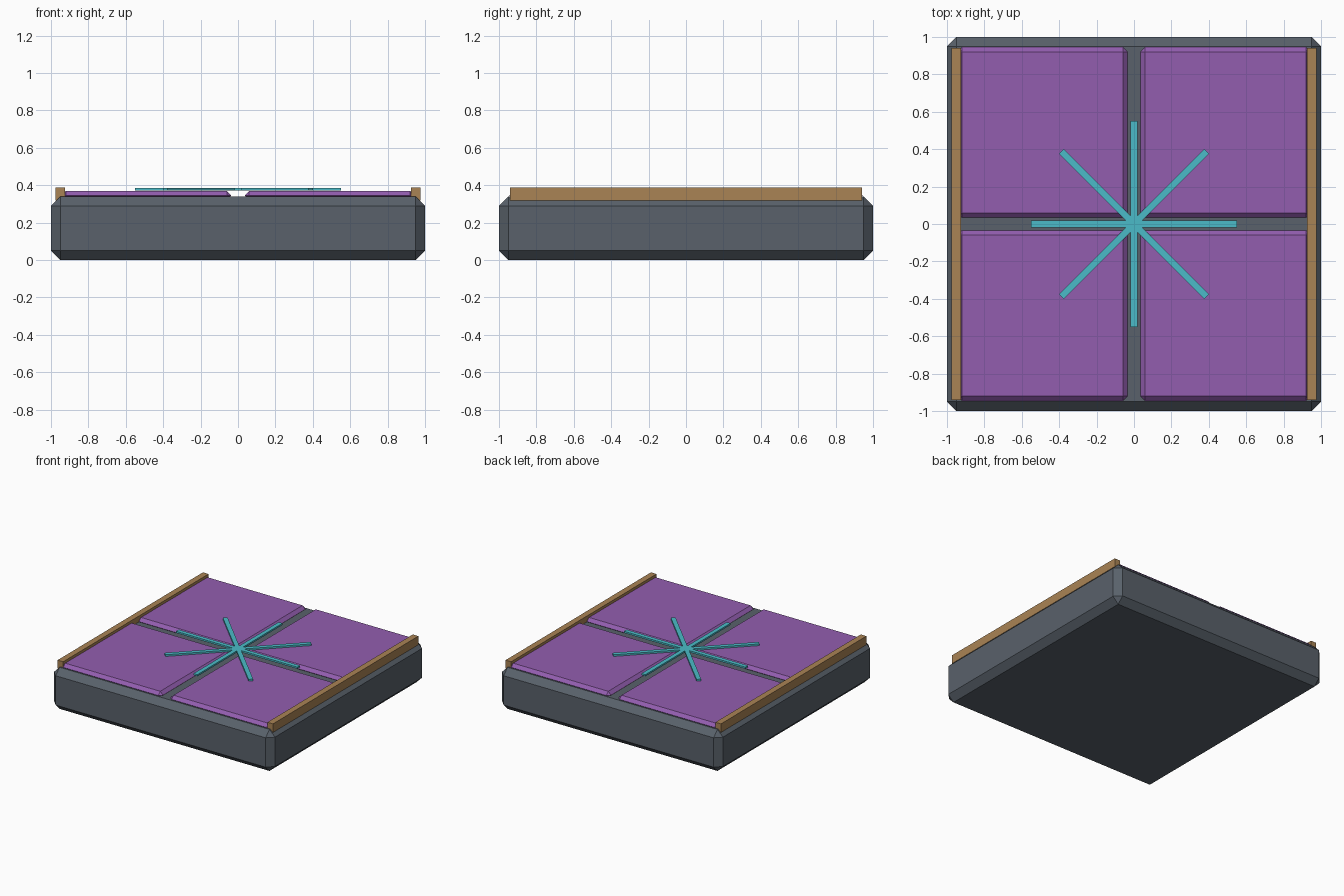
import bpy, bmesh, math
from mathutils import Matrix, Vector

if "Cube" in bpy.data.objects:
    bpy.data.objects.remove(bpy.data.objects["Cube"])


def material(name, rgb):
    m = bpy.data.materials.new(name)
    m.diffuse_color = (*rgb, 1)
    m.use_nodes = True
    m.node_tree.nodes["Principled BSDF"].inputs["Base Color"].default_value = m.diffuse_color
    return m


SLATE = material("slate", (0.10, 0.12, 0.145))
PURPLE = material("purple", (0.29, 0.11, 0.43))
BRONZE = material("bronze", (0.40, 0.23, 0.09))
CYAN = material("cyan", (0.07, 0.50, 0.58))


def box(name, centre, size, mat, chamfer=0.0, angle=0.0):
    """Box with optional flat chamfer, turned about z."""
    bm = bmesh.new()
    bmesh.ops.create_cube(bm, size=1, matrix=Matrix.Diagonal((*size, 1)))
    if chamfer:
        bmesh.ops.bevel(bm, geom=bm.edges[:], offset=chamfer, segments=1,
                        affect='EDGES', profile=0.5)
    mesh = bpy.data.meshes.new(name)
    bm.to_mesh(mesh)
    bm.free()
    mesh.materials.append(mat)
    ob = bpy.data.objects.new(name, mesh)
    ob.location = Vector(centre)
    ob.rotation_euler.z = angle
    bpy.context.collection.objects.link(ob)
    return ob


# Chamfered floor slab
box("base_slab", (0, 0, 0.17), (2, 2, 0.34), SLATE, 0.05)

# Four raised panels separated by a cross-shaped groove
for sx in (-1, 1):
    for sy in (-1, 1):
        name = f"panel_{'front' if sy < 0 else 'back'}_{'left' if sx < 0 else 'right'}"
        box(name, (sx * 0.49, sy * 0.49, 0.345), (0.91, 0.91, 0.05), PURPLE, 0.025)

# Side trim rails
for sx, side in ((-1, "left"), (1, "right")):
    box(f"trim_rail_{side}", (sx * 0.95, 0, 0.353), (0.05, 1.88, 0.07), BRONZE)

# Eight-pointed star inlay made of four crossing strips
for i in range(4):
    box(f"star_strip_{i + 1}", (0, 0, 0.379), (1.1, 0.035, 0.014), CYAN,
        angle=i * math.pi / 4)
